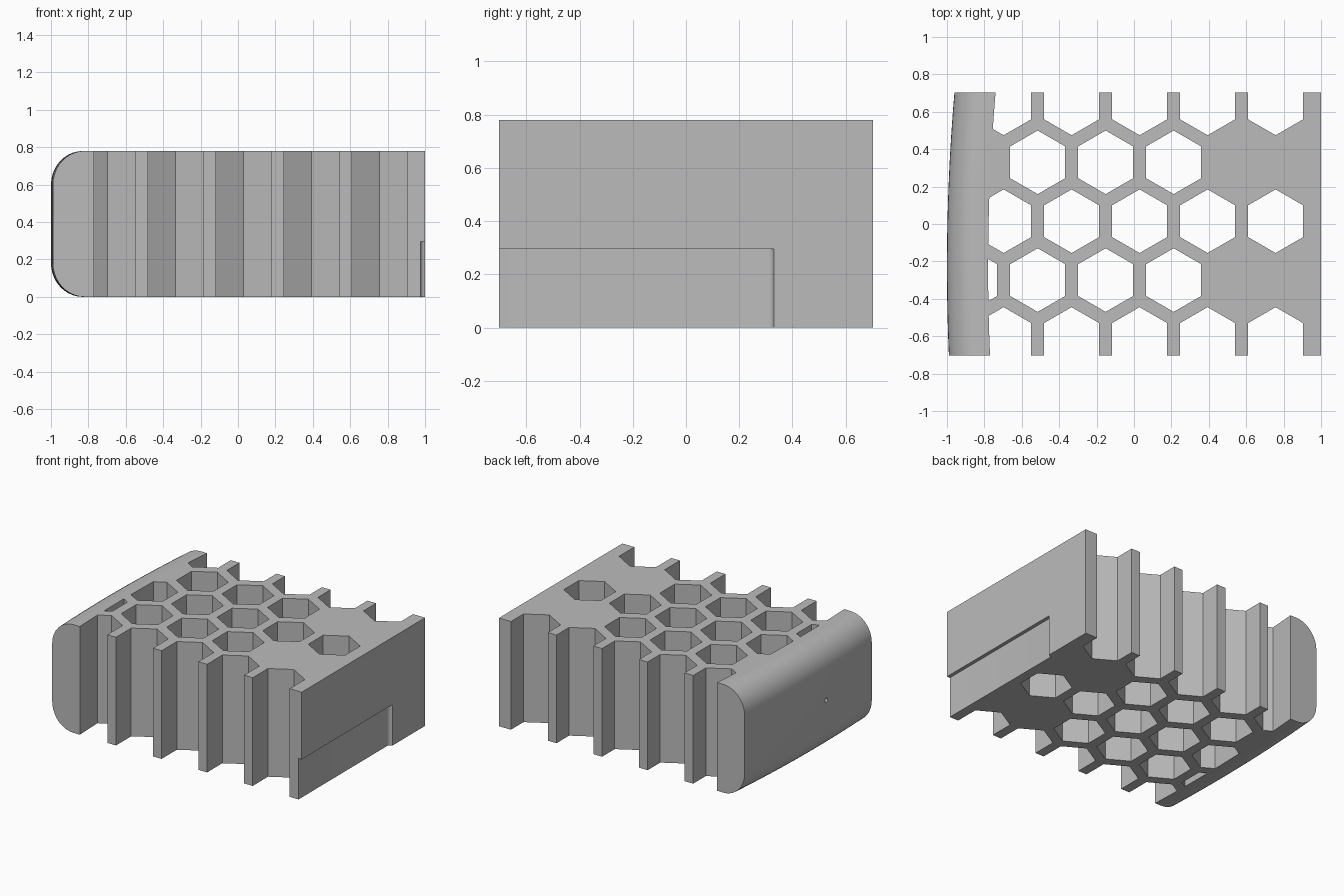
import bpy, bmesh, math

cube = bpy.data.objects.get("Cube")
if cube:
    bpy.data.objects.remove(cube)

H = 0.78            # body height
Y = 0.703           # half depth
PITCH = 0.3635      # honeycomb spacing
R = 0.17            # hexagon radius
ROW = PITCH * math.sqrt(3) / 2

grey = bpy.data.materials.new("plain grey")
grey.use_nodes = True
grey.diffuse_color = (0.5, 0.5, 0.5, 1)
grey.node_tree.nodes["Principled BSDF"].inputs["Base Color"].default_value = (0.5, 0.5, 0.5, 1)


def loft(bm, rings):
    """Skin a closed solid through a list of matching point rings."""
    loops = [[bm.verts.new(p) for p in ring] for ring in rings]
    n = len(loops[0])
    for a, b in zip(loops, loops[1:]):
        for i in range(n):
            j = (i + 1) % n
            bm.faces.new((a[i], a[j], b[j], b[i]))
    bm.faces.new(loops[0][::-1])
    bm.faces.new(loops[-1])


def prism(bm, outline, z0, z1):
    loft(bm, [[(x, y, z) for x, y in outline] for z in (z0, z1)])


def make(name, bm):
    bmesh.ops.recalc_face_normals(bm, faces=bm.faces)
    mesh = bpy.data.meshes.new(name)
    bm.to_mesh(mesh)
    bm.free()
    mesh.materials.append(grey)
    obj = bpy.data.objects.new(name, mesh)
    bpy.context.collection.objects.link(obj)
    return obj


def combine(target, other, operation):
    mod = target.modifiers.new(other.name, 'BOOLEAN')
    mod.operation, mod.solver, mod.object = operation, 'EXACT', other
    bpy.context.view_layer.objects.active = target
    bpy.ops.object.modifier_apply(modifier=mod.name)
    bpy.data.objects.remove(other)


# Honeycomb block
bm = bmesh.new()
prism(bm, [(-0.79, -Y), (1, -Y), (1, Y), (-0.79, Y)], 0, H)
block = make("honeycomb_block", bm)

# Hexagonal cells; the first and last rows run out through the sides
bm = bmesh.new()
for row in range(-2, 3):
    offset = row % 2 == 0
    for col in range(-2, 3):
        if not offset and (col == 2 or (col == -2 and row > 0)):
            continue
        cx = 0.03 + col * PITCH + (0 if offset else PITCH / 2)
        if not offset and col == -2:
            cx = -0.515 - PITCH
        elif not offset:
            cx = -0.515 + (col + 1) * PITCH
        cy = 0.015 + row * ROW
        hexagon = []
        for k in range(6):
            a = math.radians(30 + 60 * k)
            dy = R * math.sin(a)
            if abs(row) == 2 and dy * row > 0:
                dy += math.copysign(0.2, row)
            hexagon.append((cx + R * math.cos(a), cy + dy))
        prism(bm, hexagon, -0.1, H + 0.1)
combine(block, make("hex_cells", bm), 'DIFFERENCE')

# Rounded, gently bowed grip along the -x side
RAD_X, RAD_Z, STEPS = 0.17, 0.18, 10
section = [(0.22, 0), (0.22, H)]
for cz, start in ((H - RAD_Z, 90), (RAD_Z, 180)):
    for i in range(STEPS + 1):
        a = math.radians(start + 90 * i / STEPS)
        section.append((RAD_X + RAD_X * math.cos(a), cz + RAD_Z * math.sin(a)))
rings = []
for i in range(25):
    y = -Y + 2 * Y * i / 24
    bow = -1 + 0.046 * (y + 0.23) ** 2
    rings.append([(bow + x, y, z) for x, z in section])
bm = bmesh.new()
loft(bm, rings)
combine(block, make("bowed_grip", bm), 'UNION')

# Shallow step low on the +x face, with a filleted end
FLOOR, END, FIL = 0.975, 0.33, 0.025
outline = [(FLOOR, -0.9), (1.1, -0.9), (1.1, END)]
for i in range(7):
    a = math.radians(90 + 90 * i / 6)
    outline.append((FLOOR + FIL + FIL * math.cos(a), END - FIL + FIL * math.sin(a)))
bm = bmesh.new()
prism(bm, outline, -0.1, 0.295)
combine(block, make("side_step", bm), 'DIFFERENCE')

# Pin hole through the grip
hole = []
for i in range(16):
    a = math.tau * i / 16
    hole.append((-0.17 + 0.015 * math.cos(a), 0.39 + 0.015 * math.sin(a)))
bm = bmesh.new()
loft(bm, [[(x, y, z) for y, z in hole] for x in (-1.1, -0.74)])
combine(block, make("pin_hole", bm), 'DIFFERENCE')

bpy.ops.object.select_all(action='DESELECT')
block.select_set(True)
bpy.context.view_layer.objects.active = block
bpy.ops.object.shade_smooth_by_angle(angle=math.radians(30))
